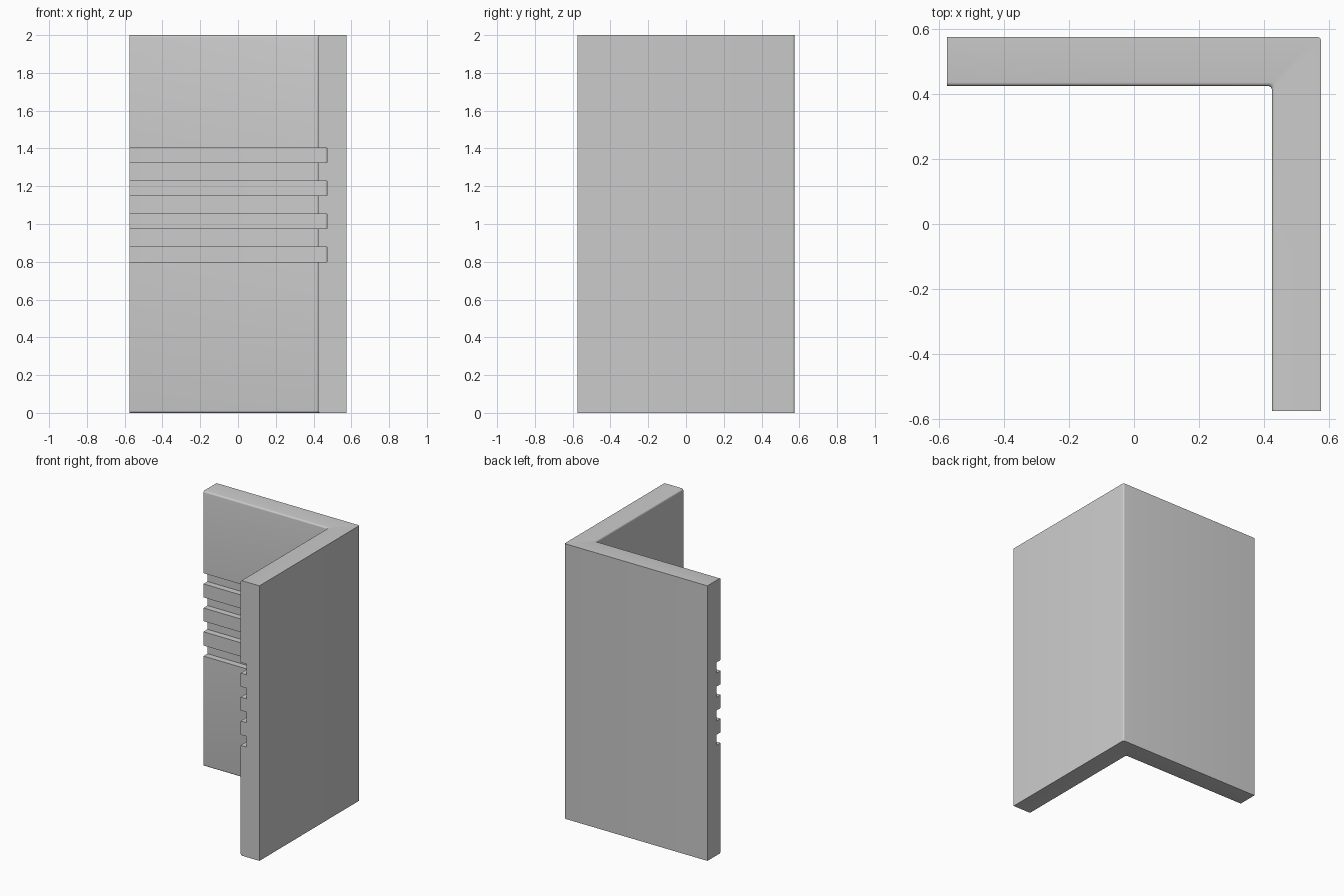
import bpy, bmesh, math

if "Cube" in bpy.data.objects:
    bpy.data.objects.remove(bpy.data.objects["Cube"])

H, OUT, INN, DEEP, R = 2.0, 0.575, 0.424, 0.47, 0.012
GROOVES = [(1.325, 1.403), (1.15, 1.227), (0.977, 1.054), (0.80, 0.877)]
SEG = 4


def round_edge(z_centre, start):
    # quarter round on the inner long edge
    return [(INN + R - R * math.cos(math.radians(start + 90 * i / SEG)),
             z_centre + R * math.sin(math.radians(start + 90 * i / SEG)))
            for i in range(SEG + 1)]


# Wall cross-section: distance from the centre, height
profile = [(OUT, 0), (OUT, H)] + list(reversed(round_edge(H - R, 0)))
for z0, z1 in GROOVES:
    profile += [(INN, z1), (DEEP, z1), (DEEP, z0), (INN, z0)]
profile += list(reversed(round_edge(R, -90)))


def stations(a):
    # path along one wall, round the corner, along the other
    pts = [(-OUT, a)]
    for i in range(SEG + 1):
        t = math.pi / 2 * i / SEG
        pts.append((a - R + R * math.sin(t), a - R + R * math.cos(t)))
    return pts + [(a, -OUT)]


# Corner wall swept from the grooved profile
bm = bmesh.new()
rows = [[bm.verts.new((x, y, z)) for x, y in stations(a)] for a, z in profile]
n = len(rows)
for i in range(n):
    p, q = rows[i], rows[(i + 1) % n]
    for j in range(len(p) - 1):
        bm.faces.new((p[j], p[j + 1], q[j + 1], q[j]))
bm.faces.new([r[0] for r in rows])
bm.faces.new([r[-1] for r in rows])
bmesh.ops.recalc_face_normals(bm, faces=bm.faces)

mesh = bpy.data.meshes.new("grooved_corner_wall")
bm.to_mesh(mesh)
bm.free()
wall = bpy.data.objects.new("grooved_corner_wall", mesh)
bpy.context.collection.objects.link(wall)
bpy.context.view_layer.objects.active = wall
wall.select_set(True)
bpy.ops.object.shade_smooth_by_angle(angle=math.radians(30))
